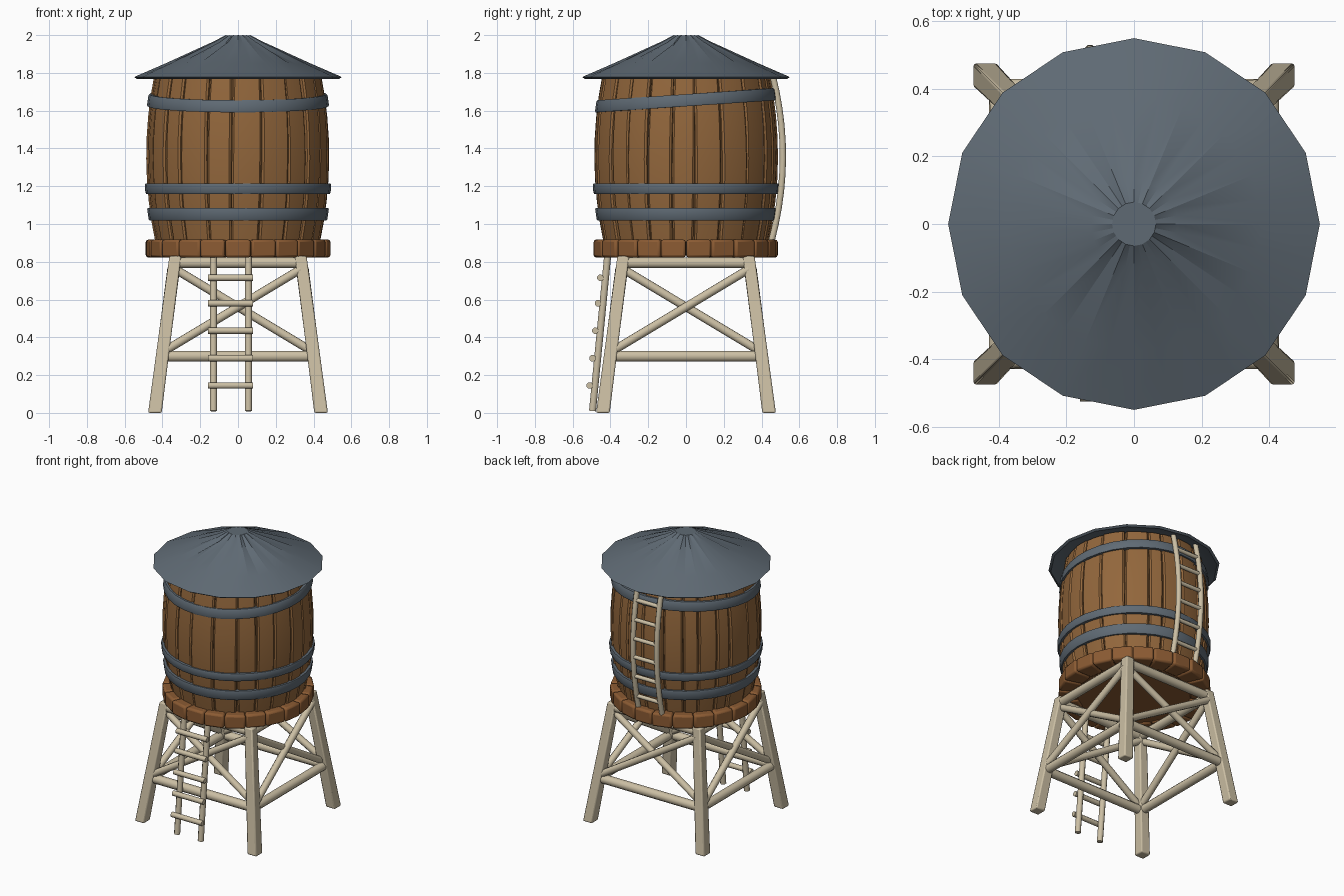
import bpy, bmesh, math, random
from mathutils import Vector, Matrix

if "Cube" in bpy.data.objects:
    bpy.data.objects.remove(bpy.data.objects["Cube"])

random.seed(4)
TAU = math.tau


def material(name, col):
    m = bpy.data.materials.new(name)
    m.diffuse_color = (*col, 1)
    m.use_nodes = True
    m.node_tree.nodes["Principled BSDF"].inputs["Base Color"].default_value = m.diffuse_color
    return m


STAVE = material("barrel brown", (0.29, 0.135, 0.045))
PLANK = material("platform brown", (0.26, 0.105, 0.033))
TIMBER = material("pale timber", (0.60, 0.52, 0.37))
METAL = material("slate metal", (0.115, 0.145, 0.175))


def finish(name, bm, mat, smooth=30, bevel=0):
    bmesh.ops.recalc_face_normals(bm, faces=bm.faces)
    me = bpy.data.meshes.new(name)
    bm.to_mesh(me)
    bm.free()
    me.materials.append(mat)
    ob = bpy.data.objects.new(name, me)
    bpy.context.collection.objects.link(ob)
    if bevel:
        b = ob.modifiers.new("bevel", 'BEVEL')
        b.width, b.segments, b.limit_method = bevel, 2, 'ANGLE'
    bpy.ops.object.select_all(action='DESELECT')
    ob.select_set(True)
    bpy.context.view_layer.objects.active = ob
    bpy.ops.object.shade_smooth_by_angle(angle=math.radians(smooth))
    return ob


def loft(bm, rings, caps=True):
    """Join rings of points into a closed-section body."""
    vs = [[bm.verts.new(p) for p in r] for r in rings]
    n = len(vs[0])
    for a, b in zip(vs, vs[1:]):
        for i in range(n):
            j = (i + 1) % n
            bm.faces.new((a[i], a[j], b[j], b[i]))
    if caps:
        bm.faces.new(vs[0])
        bm.faces.new(vs[-1])


def tube(bm, pts, r, sides=8):
    """Round pole swept along a path."""
    pts = [Vector(p) for p in pts]
    rings = []
    for i, p in enumerate(pts):
        d = (pts[min(i + 1, len(pts) - 1)] - pts[max(i - 1, 0)]).normalized()
        ref = Vector((0, 0, 1)) if abs(d.z) < 0.9 else Vector((1, 0, 0))
        u = d.cross(ref).normalized()
        v = d.cross(u)
        angs = [TAU * (k + 0.5) / sides for k in range(sides)]
        rings.append([p + r * (math.cos(a) * u + math.sin(a) * v) for a in angs])
    loft(bm, rings)


def pol(r, a, z):
    return Vector((r * math.cos(a), r * math.sin(a), z))


def barrel_r(z):
    return 0.482 - 0.045 * ((z - 1.36) / 0.44) ** 2


# Legs: splayed square posts
def leg_at(z):
    return 0.44 - 0.13 * z


for sx, sy, nm in ((1, 1, "back_right"), (-1, 1, "back_left"), (1, -1, "front_right"), (-1, -1, "front_left")):
    bm = bmesh.new()
    loft(bm, [[(sx * leg_at(z) + h * a, sy * leg_at(z) + h * b, z)
               for a, b in ((-1, -1), (1, -1), (1, 1), (-1, 1))] for z, h in ((0, 0.036), (0.83, 0.031))])
    finish(nm + "_leg", bm, TIMBER, bevel=0.008)

# Frame on each of the four sides: two rails and a cross brace
for k, nm in enumerate(("front", "right", "back", "left")):
    bm = bmesh.new()
    for z in (0.3, 0.795):
        c = leg_at(z)
        tube(bm, [(-c, -c, z), (c, -c, z)], 0.031)
    for s in (-1, 1):
        lo, hi = leg_at(0.33), leg_at(0.76)
        tube(bm, [(s * lo * 0.97, -lo + s * 0.01, 0.33), (-s * hi * 0.97, -hi + s * 0.01, 0.76)], 0.024)
    bmesh.ops.rotate(bm, verts=bm.verts, cent=(0, 0, 0), matrix=Matrix.Rotation(k * TAU / 4, 3, 'Z'))
    finish(nm + "_frame", bm, TIMBER, 50)

# Front ladder, leaning on the platform
bm = bmesh.new()
for x in (-0.13, 0.055):
    tube(bm, [(x, -0.495, 0.01), (x, -0.415, 0.83)], 0.02)
for z in (0.145, 0.29, 0.435, 0.58, 0.715):
    y = -0.523 + 0.0975 * z
    tube(bm, [(-0.16, y, z), (0.08, y, z)], 0.018)
finish("front_ladder", bm, TIMBER, 50)

# Back ladder, bowed along the barrel
bm = bmesh.new()


def bow(z):
    return 0.513 - 0.055 * ((z - 1.36) / 0.43) ** 2


for x in (-0.13, 0.055):
    tube(bm, [(x, bow(z), z) for z in [0.91 + 0.0875 * i for i in range(11)]], 0.018)
for z in (1.0, 1.15, 1.29, 1.42, 1.55, 1.68):
    tube(bm, [(-0.14, bow(z), z), (0.065, bow(z), z)], 0.014)
finish("back_ladder", bm, TIMBER, 50)

# Platform: disc with a rim of wedge blocks
bm = bmesh.new()
loft(bm, [[pol(0.44, TAU * i / 24, z) for i in range(24)] for z in (0.832, 0.91)])
finish("platform_disc", bm, PLANK)
bm = bmesh.new()
N = 22
for i in range(N):
    a0, a1 = TAU * (i + 0.01) / N, TAU * (i + 0.99) / N
    r = 0.49 + random.uniform(-0.006, 0.006)
    loft(bm, [[pol(0.36, a0, z), pol(r, a0, z), pol(r, a1, z), pol(0.36, a1, z)] for z in (0.822, 0.918)])
finish("platform_rim", bm, PLANK, bevel=0.014)

# Barrel: staves of uneven width around a core
bm = bmesh.new()
zs = [0.9 + 0.89 * i / 8 for i in range(9)]
loft(bm, [[pol(barrel_r(z) - 0.022, TAU * i / 32, z) for i in range(32)] for z in zs])
finish("barrel_core", bm, STAVE)
bm = bmesh.new()
w = [random.uniform(0.7, 1.4) for _ in range(22)]
a = 0.1
for wi in w:
    da = TAU * wi / sum(w)
    off = random.uniform(-0.006, 0.005)
    skew = random.uniform(-0.012, 0.012)
    rings = []
    for z in zs:
        r = barrel_r(z) + off
        s = a + skew * (z - 1.35) / 0.45
        b, e = s + 0.004, s + da - 0.004
        rings.append([pol(r - 0.03, b, z), pol(r - 0.008, b, z), pol(r, b + 0.022, z), pol(r, (b + e) / 2, z),
                      pol(r, e - 0.022, z), pol(r - 0.008, e, z), pol(r - 0.03, e, z)])
    loft(bm, rings)
    a += da
finish("barrel_staves", bm, STAVE, 28)

# Metal hoops, the upper one tilted
for nm, z, h, r, tilt in (("lower_hoop", 1.052, 0.034, 0.477, 0), ("middle_hoop", 1.187, 0.027, 0.492, 0),
                          ("upper_hoop", 1.655, 0.032, 0.478, 0.032)):
    bm = bmesh.new()
    rings = []
    slope = (barrel_r(z + 0.01) - barrel_r(z - 0.01)) / 0.02
    for i in range(33):
        t = TAU * i / 32
        rings.append([pol(rr + slope * dz, t, z + dz + tilt * math.sin(t)) for rr, dz in
                      ((r - 0.04, -h), (r - 0.004, -h), (r, -h + 0.008), (r, h - 0.008), (r - 0.004, h), (r - 0.04, h))])
    loft(bm, rings, caps=False)
    bmesh.ops.remove_doubles(bm, verts=bm.verts, dist=1e-5)
    finish(nm, bm, METAL, 35)

# Roof: sixteen-sided cone with dented radial folds
bm = bmesh.new()
M = 32
dent = [random.uniform(0.006, 0.018) if i % 2 else 0 for i in range(M)]


def roof_ring(r, z, amount):
    return [pol(r * (math.cos(math.pi / 16) if i % 2 else 1), TAU * i / M, z - amount * dent[i]) for i in range(M)]


loft(bm, [roof_ring(0.44, 1.80, 0), roof_ring(0.535, 1.768, 0), roof_ring(0.55, 1.778, 0),
          roof_ring(0.38, 1.852, 0.35), roof_ring(0.13, 1.966, 1), roof_ring(0.065, 2.0, 0.3)])
finish("roof", bm, METAL, 20)
